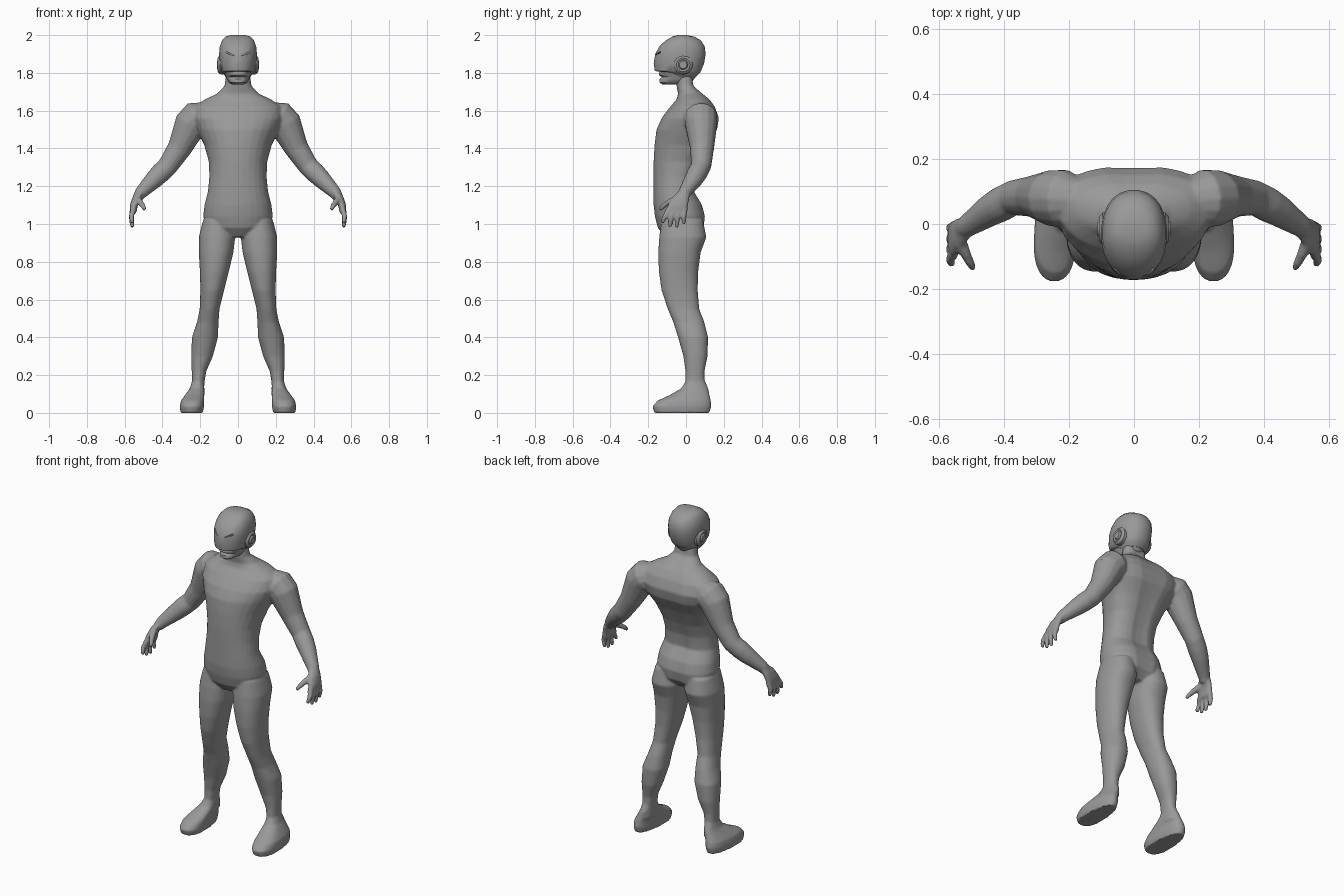
import bpy, bmesh, math
from mathutils import Vector

if "Cube" in bpy.data.objects:
    bpy.data.objects.remove(bpy.data.objects["Cube"])

grey = bpy.data.materials.new("plain grey")
grey.diffuse_color = (0.32, 0.32, 0.32, 1)
grey.use_nodes = True
grey.node_tree.nodes["Principled BSDF"].inputs["Base Color"].default_value = grey.diffuse_color


def skin_rings(bm, rings):
    """Bridge equal rings of points and cap both ends."""
    rows = [[bm.verts.new(p) for p in r] for r in rings]
    n = len(rows[0])
    for a, b in zip(rows, rows[1:]):
        for i in range(n):
            j = (i + 1) % n
            bm.faces.new((a[i], a[j], b[j], b[i]))
    bm.faces.new(rows[0])
    bm.faces.new(rows[-1])


def loft(bm, sections, seg=28, side=1, groove=0.0, power=0.9):
    """Stack level outlines: (z, x0, x1, y front, y back, y of widest point)."""
    rings = []
    for z, x0, x1, yf, yb, yw in sections:
        ring = []
        for i in range(seg):
            a = 2 * math.pi * (i + 0.5) / seg
            c, s = (math.copysign(abs(f) ** power, f) for f in (math.cos(a), math.sin(a)))
            x = (x0 + x1) / 2 + (x1 - x0) / 2 * c
            y = yw + s * (yb - yw if s > 0 else yw - yf)
            if s > 0:
                y -= groove * math.exp(-(x / 0.04) ** 2)
            ring.append((side * x, y, z))
        rings.append(ring)
    skin_rings(bm, rings)


def tube(bm, points, side=1, seg=14):
    """Round limb through (x, y, z, radius)."""
    pts = [Vector((side * p[0], p[1], p[2])) for p in points]
    rings = []
    for k, p in enumerate(pts):
        d = (pts[min(k + 1, len(pts) - 1)] - pts[max(k - 1, 0)]).normalized()
        u = d.cross(Vector((0, 1, 0.01))).normalized()
        v = d.cross(u)
        r = points[k][3]
        rings.append([p + r * (math.cos(t) * u + math.sin(t) * v)
                      for t in (2 * math.pi * i / seg for i in range(seg))])
    skin_rings(bm, rings)


def make(name, bm):
    bmesh.ops.recalc_face_normals(bm, faces=bm.faces)
    me = bpy.data.meshes.new(name)
    bm.to_mesh(me)
    bm.free()
    me.materials.append(grey)
    ob = bpy.data.objects.new(name, me)
    bpy.context.collection.objects.link(ob)
    bpy.ops.object.select_all(action='DESELECT')
    ob.select_set(True)
    bpy.context.view_layer.objects.active = ob
    return ob


def apply_all(ob):
    bpy.context.view_layer.objects.active = ob
    for m in list(ob.modifiers):
        bpy.ops.object.modifier_apply(modifier=m.name)


def sym(z, w, yf, yb, yw):
    return (z, -w, w, yf, yb, yw)


# Torso with neck
body = bmesh.new()
loft(body, [sym(*s) for s in (
    (0.93, .08, -.11, .06, -.03), (0.98, .16, -.15, .10, -.02),
    (1.04, .185, -.165, .108, -.02), (1.10, .178, -.172, .092, -.03),
    (1.17, .16, -.172, .05, -.05), (1.25, .152, -.172, .058, -.04),
    (1.33, .155, -.172, .085, -.02), (1.42, .18, -.167, .125, .02),
    (1.50, .22, -.157, .17, .06), (1.56, .245, -.13, .18, .07),
    (1.62, .235, -.085, .158, .06), (1.66, .175, -.05, .13, .05),
    (1.69, .11, -.042, .095, .03), (1.73, .072, -.05, .05, 0),
    (1.80, .062, -.06, .04, 0))], groove=.013)

for side in (-1, 1):
    # Legs
    loft(body, [(1.02, .03, .185, -.13, .09, -.02), (.93, .015, .208, -.142, .108, -.02),
                (.85, .024, .208, -.147, .078, -.03), (.75, .048, .202, -.144, .065, -.04),
                (.65, .073, .199, -.13, .062, -.03), (.55, .098, .203, -.097, .07, -.01),
                (.48, .103, .217, -.067, .097, .02), (.40, .106, .244, -.042, .117, .04),
                (.30, .133, .248, -.014, .114, .05), (.22, .168, .245, -.003, .098, .05),
                (.16, .178, .243, -.004, .098, .05), (.09, .18, .25, -.02, .115, .05)], side=side)
    # Feet
    loft(body, [(0, .185, .305, -.168, .125, -.07), (.035, .18, .308, -.178, .135, -.07),
                (.065, .18, .302, -.15, .132, -.06), (.095, .178, .28, -.085, .125, -.02),
                (.13, .178, .255, -.025, .118, .03), (.17, .18, .243, .0, .1, .05)], side=side)
    # Arms
    tube(body, [(.17, .075, 1.585, .065), (.215, .078, 1.565, .09), (.25, .08, 1.53, .087),
                (.31, .085, 1.40, .064), (.372, .08, 1.307, .054), (.41, .06, 1.27, .054),
                (.445, .04, 1.235, .049), (.515, -.008, 1.165, .034),
                (.53, -.02, 1.14, .028)], side)
    # Palms
    loft(body, [(1.175, .49, .54, -.04, .025, -.008), (1.14, .512, .56, -.075, .018, -.025),
                (1.10, .53, .572, -.098, .012, -.045), (1.06, .538, .574, -.105, .005, -.05)],
         seg=16, side=side)
    # Fingers
    for k in range(4):
        y = -.09 + .028 * k
        tip = -.122 + .037 * k
        low = (1.005, .985, .983, 1.0)[k]
        tube(body, [(.553, y, 1.08, .016), (.565, (y + tip) / 2 - .004, 1.04, .0145),
                    (.561, tip, low + .012, .012), (.558, tip, low - .003, .008)], side, 10)
    # Thumbs
    tube(body, [(.535, -.045, 1.135, .02), (.518, -.09, 1.115, .017),
                (.503, -.12, 1.095, .014), (.493, -.138, 1.075, .010)], side, 10)

# Fuse the limbs into one skin
ob = make("body", body)
m = ob.modifiers.new("fuse", 'REMESH')
m.mode = 'VOXEL'
m.voxel_size = .007
m = ob.modifiers.new("relax", 'SMOOTH')
m.factor = .5
m.iterations = 4
m = ob.modifiers.new("reduce", 'DECIMATE')
m.ratio = .4
apply_all(ob)
if not ob.data.materials:
    ob.data.materials.append(grey)
bpy.ops.object.shade_smooth_by_angle(angle=math.radians(45))

# Helmet, lower edge pulled up at the sides of the mouth
bm = bmesh.new()
loft(bm, [sym(*s) for s in (
    (1.775, .062, -.06, .05, -.02), (1.80, .084, -.10, .075, -.02), (1.81, .09, -.166, .08, -.03),
    (1.85, .097, -.172, .097, -.03), (1.90, .101, -.164, .105, -.03),
    (1.94, .097, -.142, .10, -.03), (1.972, .085, -.108, .08, -.03),
    (1.992, .067, -.072, .045, -.025), (2.0, .04, -.045, .005, -.02))], seg=24)
helmet = make("helmet", bm)

# Slanted eye slits
bm = bmesh.new()
for side in (-1, 1):
    tri = [(.018, 1.89), (.072, 1.922), (.07, 1.907)]
    skin_rings(bm, [[(side * x, y, z) for x, z in tri]
                    for y in (-.22, -.135)])
cutter = make("eye_cutter", bm)
cutter.hide_render = True
cutter.hide_set(True)
m = helmet.modifiers.new("eyes", 'BOOLEAN')
m.operation = 'DIFFERENCE'
m.object = cutter
bpy.ops.object.select_all(action='DESELECT')
helmet.select_set(True)
apply_all(helmet)
bpy.data.objects.remove(cutter)
bpy.ops.object.shade_smooth_by_angle(angle=math.radians(40))

# Jaw under the helmet, with lips
bm = bmesh.new()
loft(bm, [sym(*s) for s in (
    (1.738, .03, -.125, .01, -.05), (1.75, .05, -.142, .03, -.05), (1.768, .06, -.14, .045, -.04),
    (1.778, .063, -.128, .05, -.04), (1.788, .068, -.145, .055, -.04),
    (1.82, .075, -.14, .06, -.04))], seg=20)
make("jaw", bm)
bpy.ops.object.shade_smooth_by_angle(angle=math.radians(40))

# Round ear covers
for side in (-1, 1):
    bm = bmesh.new()
    rings = []
    for x, r in ((.07, .052), (.096, .05), (.108, .036), (.104, .026), (.112, .02)):
        rings.append([(side * x, -.015 + r * math.cos(t), 1.843 + r * math.sin(t))
                      for t in (2 * math.pi * i / 16 for i in range(16))])
    skin_rings(bm, rings)
    make("ear_cover_" + ("left" if side < 0 else "right"), bm)
    bpy.ops.object.shade_smooth_by_angle(angle=math.radians(40))
